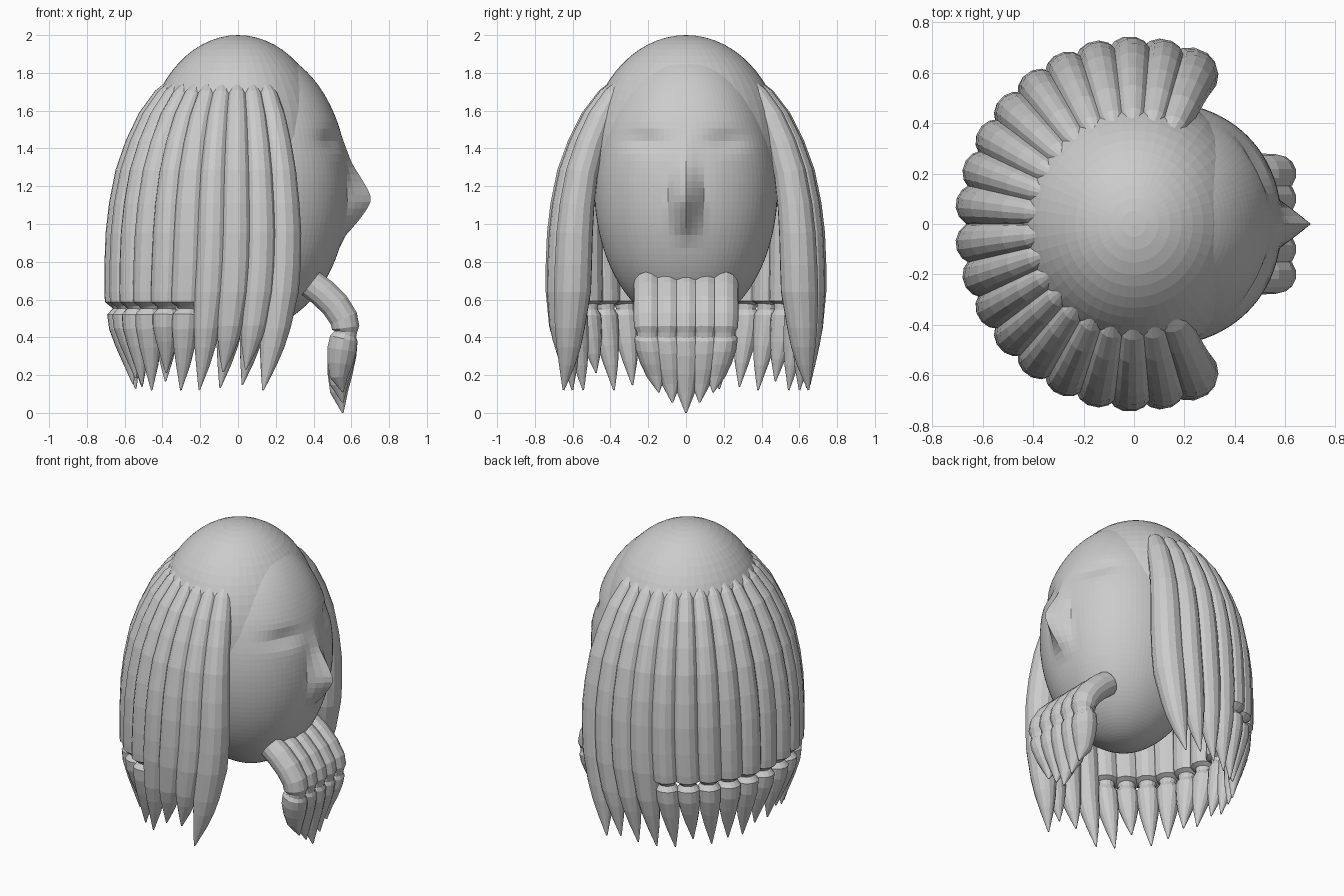
import bpy, bmesh, math, random
from mathutils import Vector

random.seed(4)
if "Cube" in bpy.data.objects:
    bpy.data.objects.remove(bpy.data.objects["Cube"])

grey = bpy.data.materials.new("plain_grey")
grey.use_nodes = True
grey.diffuse_color = (0.6, 0.6, 0.6, 1)
grey.node_tree.nodes["Principled BSDF"].inputs["Base Color"].default_value = (0.6, 0.6, 0.6, 1)


def finish(name, bm):
    bmesh.ops.recalc_face_normals(bm, faces=bm.faces)
    mesh = bpy.data.meshes.new(name)
    bm.to_mesh(mesh)
    bm.free()
    mesh.materials.append(grey)
    obj = bpy.data.objects.new(name, mesh)
    bpy.context.collection.objects.link(obj)
    return obj


def ellipsoid(segments, rings, centre, radii, power=2):
    """Ellipsoid whose horizontal outline is a superellipse of the given power."""
    bm = bmesh.new()
    bmesh.ops.create_uvsphere(bm, u_segments=segments, v_segments=rings, radius=1)
    for v in bm.verts:
        flat = math.hypot(v.co.x, v.co.y)
        if flat > 0.001:
            fuller = (abs(v.co.x / flat) ** power + abs(v.co.y / flat) ** power) ** (-1 / power)
            v.co.x *= fuller
            v.co.y *= fuller
        v.co = Vector(c + r * p for c, r, p in zip(centre, radii, v.co))
    return bm


def lerp_table(table, t):
    """Piecewise linear lookup in rows sorted by falling first value."""
    for (a, p), (b, q) in zip(table, table[1:]):
        if a >= t >= b:
            return p + (q - p) * (a - t) / (a - b)
    return 0.0


def strand(name, points, radii, side, sides=14):
    """Loft a tapering tube along a path; side is the constant cross axis."""
    bm = bmesh.new()
    loops = []
    last = len(points) - 1
    for i, (p, r) in enumerate(zip(points, radii)):
        along = (points[min(i + 1, last)] - points[max(i - 1, 0)]).normalized()
        out = side.cross(along).normalized()
        turn = [math.tau * k / sides for k in range(sides)]
        loops.append([bm.verts.new(p + r * (math.cos(t) * side + math.sin(t) * out)) for t in turn])
    for a, b in zip(loops, loops[1:]):
        for k in range(sides):
            j = (k + 1) % sides
            bm.faces.new((a[k], a[j], b[j], b[k]))
    bm.faces.new(loops[0])
    bm.faces.new(loops[-1])
    return finish(name, bm)


# Head with a pulled out nose and shallow eye sockets, facing +x
nose = [(1.46, 0), (1.4, 0.008), (1.32, 0.025), (1.16, 0.115), (1.11, 0.12),
        (1.03, 0.075), (0.94, 0.015), (0.88, 0)]
bm = ellipsoid(96, 64, (0.09, 0, 1.19), (0.495, 0.485, 0.74), 2.15)
for v in bm.verts:
    x, y, z = v.co
    if x > 0.2:
        width = 0.06 + 0.04 * min(1, max(0, (1.45 - z) / 0.35))
        v.co.x += lerp_table(nose, z) * max(0, 1 - abs(y) / width)
        socket = ((abs(y) - 0.22) / 0.11) ** 2 + ((z - 1.44) / 0.05) ** 2
        v.co.x -= 0.03 * math.exp(-socket)
finish("head", bm)

# Smooth crown over the top of the head
finish("crown", ellipsoid(48, 32, (0, 0, 1.35), (0.495, 0.525, 0.65)))

# Hair strands: height, outer distance, thickness
upper = [(1.75, 0.395, 0.02), (1.68, 0.47, 0.05), (1.56, 0.56, 0.061), (1.42, 0.63, 0.068),
         (1.27, 0.685, 0.075), (1.1, 0.72, 0.081), (0.95, 0.738, 0.085), (0.78, 0.745, 0.087),
         (0.64, 0.745, 0.087)]
joint = [(0.59, 0.742, 0.085), (0.57, 0.71, 0.055), (0.55, 0.70, 0.05), (0.52, 0.73, 0.072)]
lower = [(0.45, 0.725, 0.07), (0.35, 0.70, 0.057), (0.25, 0.67, 0.037)]
COUNT = 10
for hand, sign in (("left", 1), ("right", -1)):
    for i in range(COUNT):
        back = i / (COUNT - 1)
        angle = math.radians(67 + 106.5 * back)
        drift = math.radians(14) * (1 - back)
        jointed = i >= 4
        tip = 0.12 if i in (0, 3, 4, 6) else random.uniform(0.12, 0.24)
        rows = upper + (joint if jointed else []) + lower + [(0.12, 0.63, 0.004)]
        points, radii = [], []
        for z, outer, thick in rows:
            if i == 0:
                thick *= 1.15
            if z < 0.5:
                outer += 0.1 * (0.5 - z) * (1 - 2 * back)
                z = tip + (z - 0.12) * (0.5 - tip) / 0.38
            bend = angle + drift * max(0, (1.0 - z)) ** 2
            reach = outer - thick
            points.append(Vector((0.95 * reach * math.cos(bend), sign * reach * math.sin(bend), z)))
            radii.append(thick)
        side = Vector((-math.sin(angle), sign * math.cos(angle), 0))
        strand(f"{hand}_hair_strand_{i + 1}", points, radii, side)

# Beard strands: forward position, height, thickness
beard = [(0.385, 0.685, 0.088), (0.45, 0.635, 0.09), (0.515, 0.57, 0.09), (0.56, 0.50, 0.088),
         (0.57, 0.45, 0.085), (0.57, 0.43, 0.07), (0.567, 0.415, 0.07), (0.56, 0.39, 0.086),
         (0.55, 0.31, 0.09), (0.54, 0.21, 0.078), (0.535, 0.11, 0.055), (0.555, 0.0, 0.005)]
for i in range(-2, 3):
    tip = 0.055 * abs(i)
    points, radii = [], []
    for x, z, thick in beard:
        drop = max(0, (0.4 - z) / 0.4)
        points.append(Vector((x, i * 0.1 * (1 - 0.28 * drop), z + tip * drop)))
        radii.append(thick * 0.88)
    strand(f"beard_strand_{i + 3}", points, radii, Vector((0, 1, 0)))
